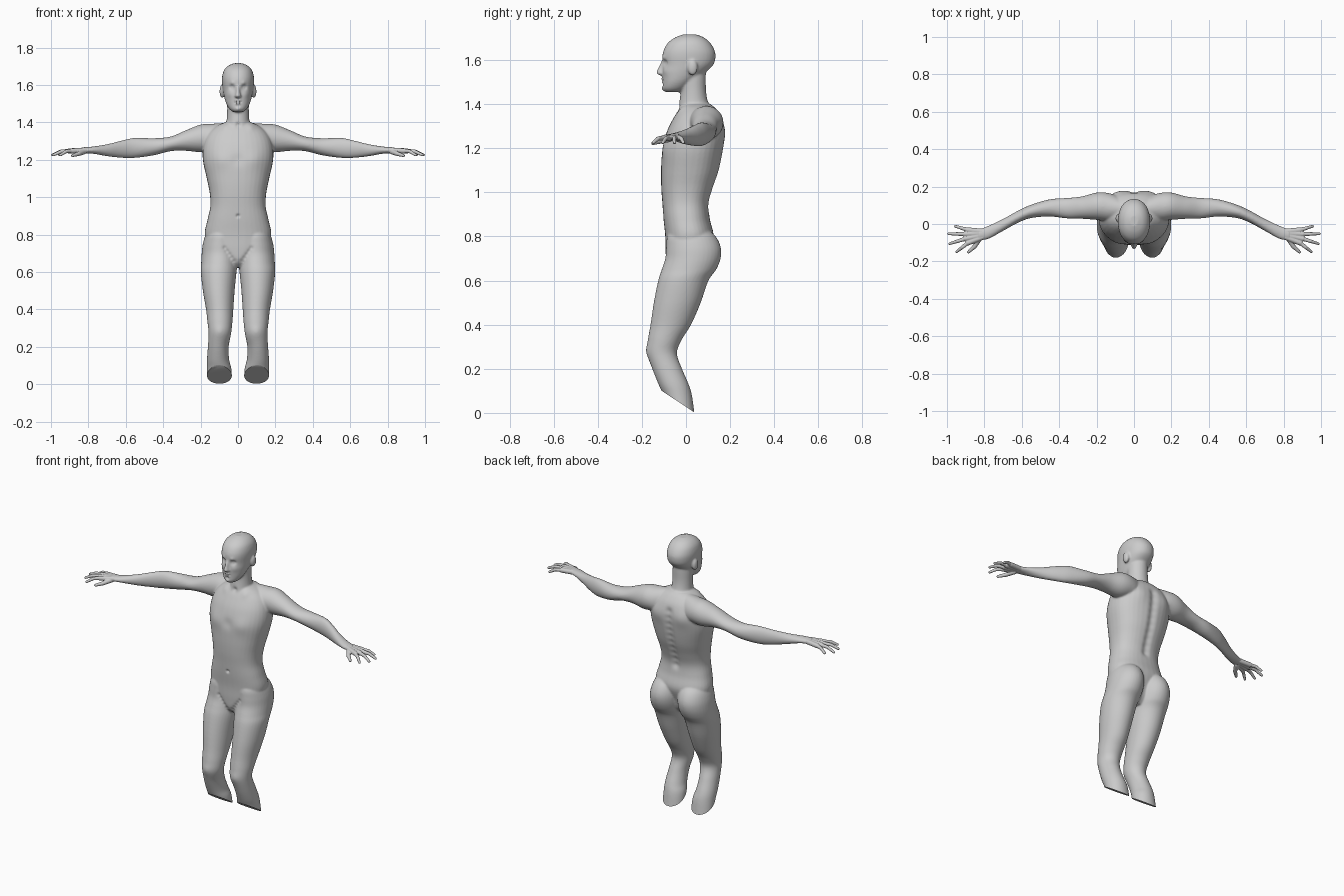
import bpy, bmesh, math
from mathutils import Vector, Matrix

if "Cube" in bpy.data.objects:
    bpy.data.objects.remove(bpy.data.objects["Cube"], do_unlink=True)

grey = bpy.data.materials.new("plain grey")
grey.use_nodes = True
GREY = (0.6, 0.6, 0.6, 1)
grey.diffuse_color = GREY
grey.node_tree.nodes["Principled BSDF"].inputs["Base Color"].default_value = GREY


def spline(rows, steps=5):
    """Smoothly interpolate between rows of numbers."""
    out = []
    for i in range(len(rows) - 1):
        p0, p1 = rows[max(i - 1, 0)], rows[i]
        p2, p3 = rows[i + 1], rows[min(i + 2, len(rows) - 1)]
        for k in range(steps):
            t = k / steps
            out.append([0.5 * (2 * b + (c - a) * t + (2 * a - 5 * b + 4 * c - d) * t * t
                               + (3 * b - a - 3 * c + d) * t ** 3)
                        for a, b, c, d in zip(p0, p1, p2, p3)])
    return out + [list(rows[-1])]


def loft(bm, rows, axis="z", power=2.0, side=1, seg=36):
    """Rounded sections along an axis; each row is position, then two min/max pairs."""
    def sup(v):
        return math.copysign(abs(v) ** (2 / power), v)
    rings = []
    for t, a0, a1, b0, b1 in spline(rows):
        ring = []
        for k in range(seg):
            ang = 2 * math.pi * k / seg
            a = (a0 + a1) / 2 + (a1 - a0) / 2 * sup(math.cos(ang))
            b = (b0 + b1) / 2 + (b1 - b0) / 2 * sup(math.sin(ang))
            x, y, z = (a, b, t) if axis == "z" else (t, a, b)
            ring.append(bm.verts.new((x * side, y, z)))
        rings.append(ring)
    for r, s in zip(rings, rings[1:]):
        for k in range(seg):
            n = (k + 1) % seg
            bm.faces.new((r[k], r[n], s[n], s[k]))
    bm.faces.new(rings[0][::-1])
    bm.faces.new(rings[-1])


def ball(bm, co, scale):
    m = Matrix.Translation(co) @ Matrix.Diagonal((*scale, 1))
    bmesh.ops.create_uvsphere(bm, u_segments=16, v_segments=10, radius=1, matrix=m)


def tube(bm, pts, radii):
    """Tapered limbs with round joints."""
    pts = [Vector(p) for p in pts]
    for p, r in zip(pts, radii):
        ball(bm, p, (r, r, r))
    for p, q, r, s in zip(pts, pts[1:], radii, radii[1:]):
        d = q - p
        m = Matrix.Translation((p + q) / 2) @ d.to_track_quat("Z", "Y").to_matrix().to_4x4()
        bmesh.ops.create_cone(bm, cap_ends=True, segments=16, radius1=r, radius2=s,
                              depth=d.length, matrix=m)


def fuse(bm, name, voxel, smooth):
    """Merge overlapping volumes into one smooth skin."""
    bmesh.ops.recalc_face_normals(bm, faces=bm.faces)
    me = bpy.data.meshes.new(name)
    bm.to_mesh(me)
    bm.free()
    me.materials.append(grey)
    ob = bpy.data.objects.new(name, me)
    bpy.context.collection.objects.link(ob)
    bpy.ops.object.select_all(action="DESELECT")
    ob.select_set(True)
    bpy.context.view_layer.objects.active = ob
    rm = ob.modifiers.new("fuse", "REMESH")
    rm.mode, rm.voxel_size = "VOXEL", voxel
    sm = ob.modifiers.new("soften", "SMOOTH")
    sm.factor, sm.iterations = 0.5, smooth
    for m in ("fuse", "soften"):
        bpy.ops.object.modifier_apply(modifier=m)
    return ob


# Torso, neck and head: z, left/right, front/back
bm = bmesh.new()
torso = [(.625, .04, -.055, .05), (.66, .07, -.085, .08), (.72, .15, -.092, .10),
         (.80, .178, -.094, .125), (.88, .163, -.102, .108), (.95, .148, -.107, .104),
         (1.02, .151, -.112, .123), (1.10, .167, -.113, .15), (1.20, .188, -.107, .17),
         (1.28, .185, -.085, .176), (1.34, .16, -.055, .162), (1.38, .115, -.03, .135),
         (1.40, .07, -.015, .11)]
neck = [(1.33, .09, -.045, .14), (1.37, .07, -.038, .12), (1.41, .061, -.03, .10),
        (1.46, .058, -.025, .091), (1.52, .058, -.03, .09), (1.56, .055, -.03, .09)]
head = [(1.455, .025, -.093, -.03), (1.47, .045, -.105, 0), (1.50, .063, -.106, .035),
        (1.54, .075, -.108, .085), (1.58, .082, -.106, .125), (1.62, .086, -.107, .134),
        (1.65, .084, -.099, .127), (1.68, .074, -.08, .108), (1.703, .052, -.048, .08),
        (1.716, .022, -.012, .045)]
nose = [(1.53, .013, -.117, -.08), (1.54, .018, -.134, -.08), (1.56, .012, -.128, -.08),
        (1.598, .009, -.11, -.08)]
for rows, power in ((torso, 2.3), (neck, 2), (head, 2.15), (nose, 2)):
    loft(bm, [(z, -w, w, f, b) for z, w, f, b in rows], power=power)

# Legs: z, inner/outer, front/back
leg = [(.84, .03, .14, -.06, .09), (.80, .008, .172, -.085, .135), (.75, .0, .188, -.09, .158),
       (.70, .0, .194, -.094, .157), (.65, .003, .197, -.11, .137), (.60, .008, .199, -.126, .102),
       (.50, .018, .188, -.146, .067), (.40, .025, .171, -.161, .023),
       (.33, .03, .163, -.173, -.02), (.27, .037, .157, -.176, -.041),
       (.20, .05, .161, -.153, -.018), (.13, .047, .166, -.125, .012),
       (.08, .035, .166, -.103, .027), (0, .032, .166, -.075, .038), (-.08, .035, .165, -.06, .05)]
# Arms: x, front/back, bottom/top
arm = [(.07, .02, .14, 1.25, 1.397), (.14, .015, .165, 1.245, 1.392),
       (.20, .022, .168, 1.24, 1.388), (.28, .028, .147, 1.248, 1.357),
       (.36, .03, .139, 1.246, 1.324), (.45, .04, .132, 1.224, 1.315),
       (.55, .032, .103, 1.21, 1.317), (.62, .007, .071, 1.21, 1.303),
       (.70, -.037, .027, 1.219, 1.283), (.78, -.08, -.01, 1.233, 1.27),
       (.835, -.088, -.03, 1.234, 1.267)]
for s in (1, -1):
    loft(bm, leg, side=s)
    loft(bm, arm, axis="x", side=s)
    ball(bm, (.084 * s, .03, 1.566), (.015, .023, .036))  # ear
body = fuse(bm, "body", .0055, 6)

# Sculpted relief: x, y, z, radius, push along y
relief = [(.033, -.10, 1.588, .013, .014), (.033, -.10, 1.587, .007, -.006),
          (.03, -.10, 1.61, .011, -.004), (.045, -.09, 1.55, .018, -.004),
          (.009, -.10, 1.515, .006, -.006), (.008, -.10, 1.501, .006, -.006),
          (.014, -.10, 1.508, .005, .005), (0, -.10, 1.488, .009, .005),
          (0, -.10, 1.47, .013, -.006),
          (0, -.11, .90, .008, .012), (.09, -.10, 1.20, .045, -.006),
          (0, -.10, 1.20, .03, .005), (0, -.03, 1.385, .014, .01),
          (.07, -.04, 1.375, .02, -.005), (.09, .17, 1.27, .05, .008),
          (.10, -.17, .28, .03, -.004)]
relief += [(0, .15, .94 + .04 * i, .022, -.010) for i in range(10)]              # spine
relief += [(.02 + .013 * i, -.09, .66 + .017 * i, .010, .005) for i in range(5)]  # groin
relief += [(-x, *rest) for x, *rest in relief if x > 0]
bm = bmesh.new()
bm.from_mesh(body.data)
moves = {}
for x, y, z, r, push in relief:
    for v in bm.verts:
        dz = v.co.z - z
        if abs(dz) < 3 * r and abs(v.co.x - x) < 3 * r and abs(v.co.y - y) < .06:
            d2 = dz * dz + (v.co.x - x) ** 2
            moves[v] = moves.get(v, 0) + push * math.exp(-d2 / (r * r))
for v, d in moves.items():
    v.co.y += d

# Slanted flat cut below the knees
bmesh.ops.bisect_plane(bm, geom=bm.verts[:] + bm.edges[:] + bm.faces[:],
                       plane_co=(0, .037, .003), plane_no=(0, -.66, -1), clear_outer=True)
bmesh.ops.holes_fill(bm, edges=[e for e in bm.edges if e.is_boundary], sides=0)
bmesh.ops.recalc_face_normals(bm, faces=bm.faces)
bm.to_mesh(body.data)
bm.free()
bpy.ops.object.shade_smooth_by_angle(angle=math.radians(45))

# Hands: knuckle and fingertip x, y
fingers = [((.888, -.032), (.955, -.012)), ((.903, -.054), (.992, -.052)),
           ((.902, -.079), (.985, -.105)), ((.888, -.101), (.948, -.148))]
for s, name in ((1, "left_hand"), (-1, "right_hand")):
    bm = bmesh.new()
    for i, ((kx, ky), (tx, ty)) in enumerate(fingers):
        wrist = (s * .81, -.04 - .01 * i, 1.251)
        knuckle = (s * kx, ky, 1.247)
        mid = (s * (kx + tx) / 2, (ky + ty) / 2, 1.245)
        tube(bm, [wrist, knuckle], [.015, .014])
        tube(bm, [knuckle, mid, (s * tx, ty, 1.226)], [.0115, .0095, .0075])
    tube(bm, [(s * .825, -.075, 1.243), (s * .852, -.12, 1.232), (s * .885, -.15, 1.222)],
         [.015, .012, .008])
    fuse(bm, name, .003, 3)
    bpy.ops.object.shade_smooth_by_angle(angle=math.radians(60))
